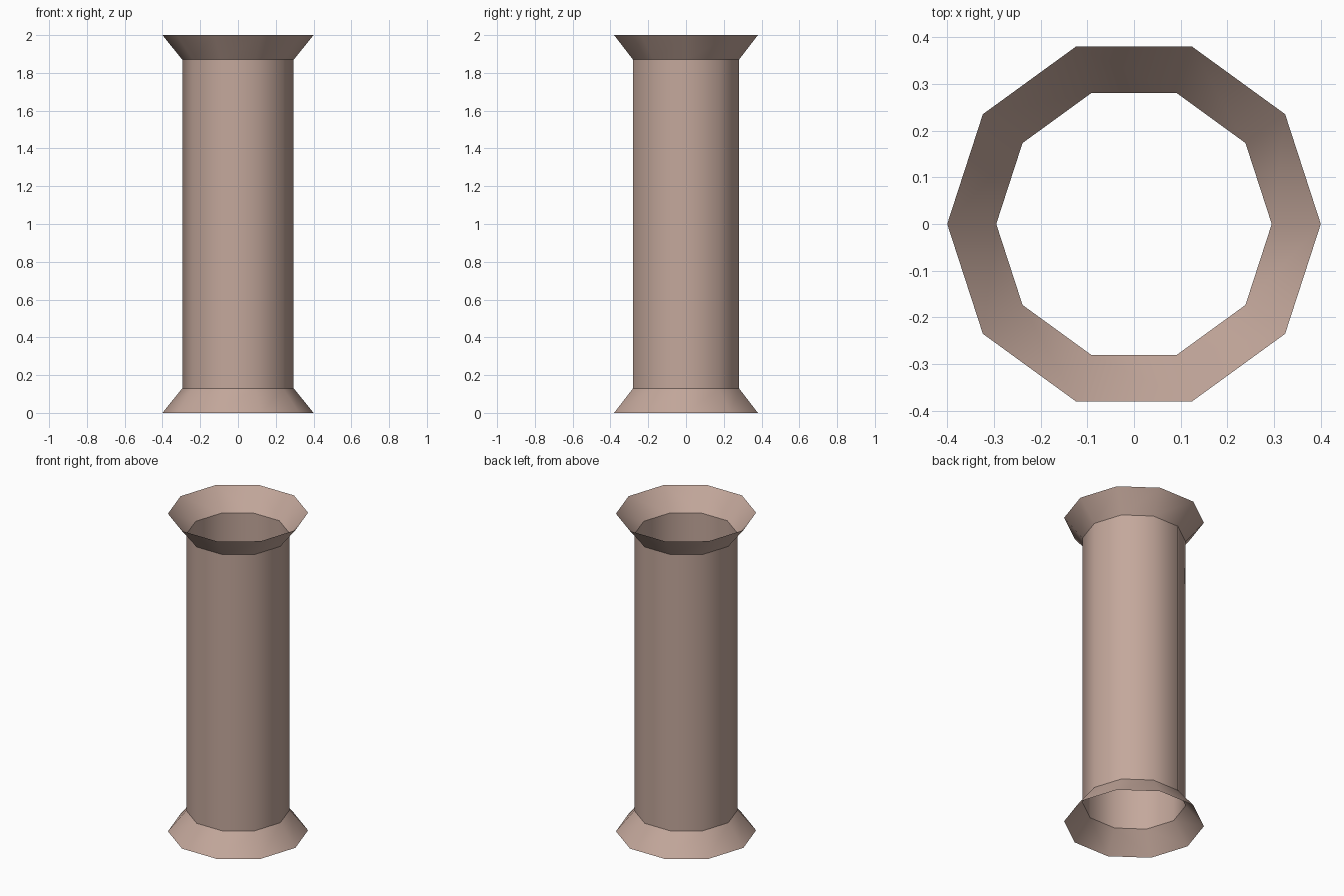
import bpy, bmesh
from math import cos, sin, pi, radians

if "Cube" in bpy.data.objects:
    bpy.data.objects.remove(bpy.data.objects["Cube"])

SIDES = 10
# radius, height: bottom flare, straight tube, top flare
PROFILE = [(0.40, 0.0), (0.295, 0.13), (0.295, 1.87), (0.40, 2.0)]

# open column shell, lofted ring by ring
bm = bmesh.new()
rings = [[bm.verts.new((r * cos(2 * pi * i / SIDES), r * sin(2 * pi * i / SIDES), z))
          for i in range(SIDES)] for r, z in PROFILE]
for low, high in zip(rings, rings[1:]):
    for i in range(SIDES):
        j = (i + 1) % SIDES
        bm.faces.new((low[i], low[j], high[j], high[i]))
mesh = bpy.data.meshes.new("flared_column")
bm.to_mesh(mesh)
bm.free()
column = bpy.data.objects.new("flared_column", mesh)
bpy.context.collection.objects.link(column)

# dusty clay colour
clay = bpy.data.materials.new("clay")
clay.diffuse_color = (0.55, 0.39, 0.33, 1)
clay.use_nodes = True
clay.node_tree.nodes["Principled BSDF"].inputs["Base Color"].default_value = clay.diffuse_color
mesh.materials.append(clay)

# round sides, sharp creases where the flares begin
bpy.context.view_layer.objects.active = column
column.select_set(True)
bpy.ops.object.shade_smooth_by_angle(angle=radians(37.5))
